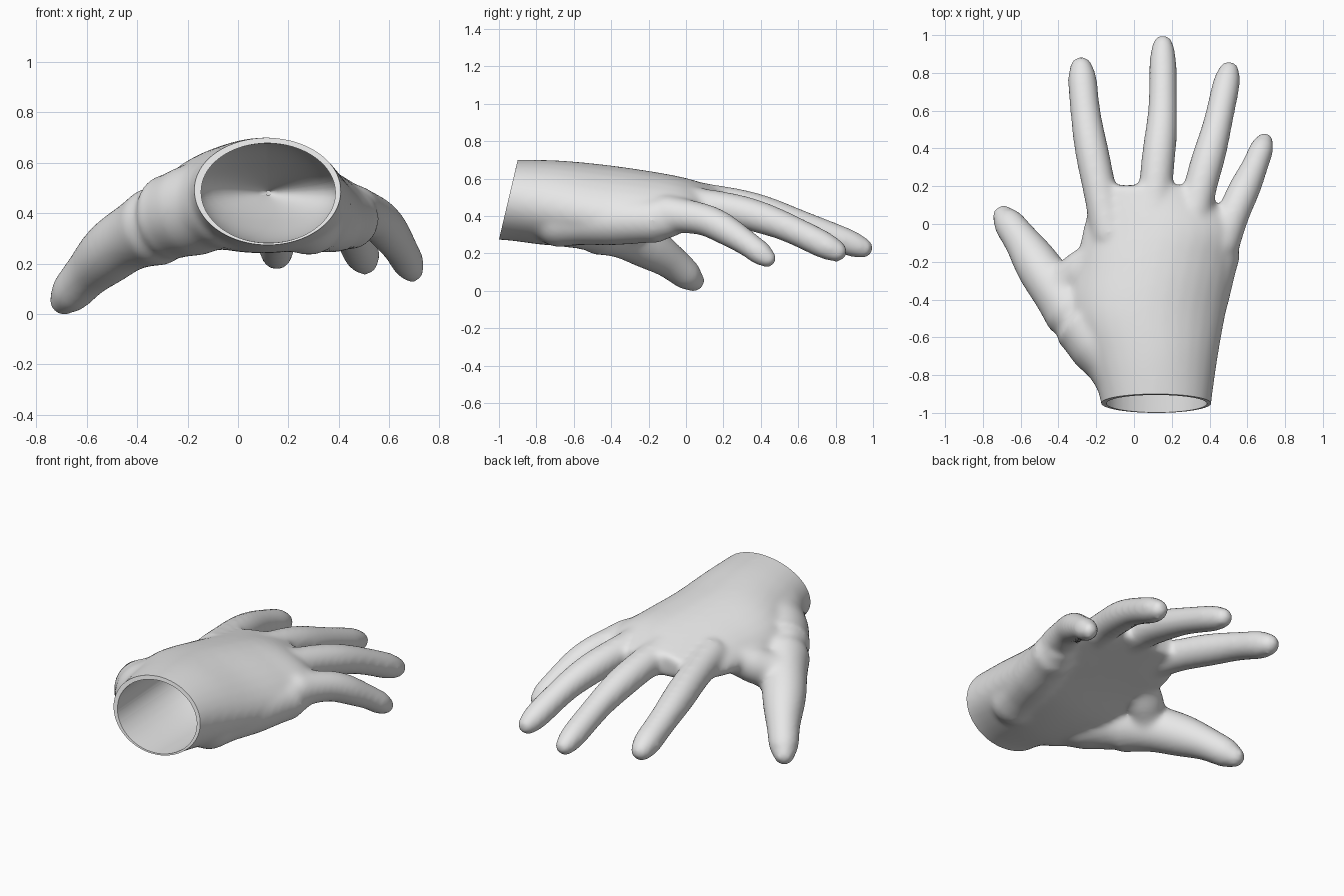
import bpy, bmesh, math
from mathutils import Vector

if "Cube" in bpy.data.objects:
    bpy.data.objects.remove(bpy.data.objects["Cube"])

SIDES = 32
TURN = [2 * math.pi * i / SIDES for i in range(SIDES)]


def spline(points, steps):
    """Catmull-Rom interpolation of tuples of any length."""
    p = [points[0]] + list(points) + [points[-1]]
    out = []
    for i in range(1, len(p) - 2):
        for s in range(steps):
            t = s / steps
            out.append([0.5 * (2 * b + (c - a) * t + (2 * a - 5 * b + 4 * c - d) * t * t
                               + (3 * b - a - 3 * c + d) * t ** 3)
                        for a, b, c, d in zip(*p[i - 1:i + 3])])
    return out + [list(points[-1])]


def loft(bm, rings):
    """Closed skin over a list of equal rings."""
    loops = [[bm.verts.new(v) for v in r] for r in rings]
    for a, b in zip(loops, loops[1:]):
        for i in range(SIDES):
            j = (i + 1) % SIDES
            bm.faces.new((a[i], a[j], b[j], b[i]))
    bm.faces.new(loops[0][::-1])
    bm.faces.new(loops[-1])


def digit(bm, r0, r1, *points):
    """Tapered tube with slight joint swellings and round ends."""
    axis = [Vector(q) for q in spline(points, 8)]
    n = len(axis) - 1
    path = []
    for k, p in enumerate(axis):
        t = k / n
        r = (r0 + (r1 - r0) * t) * (1 + 0.03 * math.cos(4 * math.pi * t))
        r *= 1 - 0.22 * max(0, (t - 0.85) / 0.15) ** 2
        path.append((p, r + 0.005))
    t0 = (axis[1] - axis[0]).normalized()
    t1 = (axis[-1] - axis[-2]).normalized()
    (p0, ra), (p1, rb) = path[0], path[-1]
    caps = [math.pi / 9 * i for i in range(1, 5)]
    path = ([(p0 - t0 * ra * math.sin(a), ra * math.cos(a)) for a in reversed(caps)] + path
            + [(p1 + t1 * rb * math.sin(a), rb * math.cos(a)) for a in caps])
    rings = []
    for k, (p, r) in enumerate(path):
        t = (path[min(k + 1, len(path) - 1)][0] - path[max(k - 1, 0)][0]).normalized()
        side = t.cross(Vector((0, 0, 1))).normalized()
        up = side.cross(t)
        rings.append([p + (side * math.cos(a) + up * math.sin(a)) * r for a in TURN])
    loft(bm, rings)


def palm_ring(y, left, right, bottom, top, sag):
    """Arched oval section; the little-finger side sags more than the thumb side."""
    ring = []
    for a in TURN:
        u, w = math.cos(a), math.sin(a)
        droop = sag if u > 0 else sag * 0.5
        ring.append(Vector(((left + right) / 2 + (right - left) / 2 * u, y,
                            (bottom + top) / 2 + (top - bottom) / 2 * w - droop * u * u)))
    return ring


bm = bmesh.new()

# palm and wrist: y, left, right, bottom, top, sag
palm = [(-1.1, -.165, .4, .29, .71, 0),
        (-.95, -.175, .41, .283, .714, 0),
        (-.7, -.25, .445, .255, .712, .03),
        (-.45, -.34, .49, .27, .69, .07),
        (-.2, -.3, .535, .33, .655, .09),
        (0, -.265, .56, .375, .617, .1),
        (.205, -.19, .31, .42, .555, .03)]
loft(bm, [palm_ring(*q) for q in spline(palm, 6)])

# index, middle, ring and little finger, then the thumb
digit(bm, .092, .072, (-.13, -.05, .49), (-.19, .22, .46), (-.25, .54, .385), (-.279, .825, .285))
digit(bm, .096, .065, (.095, -.05, .51), (.122, .28, .47), (.15, .58, .38), (.153, .945, .243))
digit(bm, .094, .067, (.295, -.03, .48), (.36, .23, .45), (.435, .5, .37), (.502, .805, .225))
digit(bm, .095, .057, (.46, -.1, .425), (.55, .11, .39), (.63, .285, .295), (.69, .435, .187))
digit(bm, .15, .07, (-.33, -.45, .36), (-.46, -.29, .295), (-.58, -.11, .19), (-.69, .04, .068))

# fleshy pads: thumb root, heel of the palm, web beside the thumb
digit(bm, .18, .165, (-.06, -.74, .46), (-.3, -.49, .39))
digit(bm, .135, .115, (.28, -.68, .39), (.46, -.1, .39))
digit(bm, .085, .11, (-.18, -.16, .46), (-.37, -.32, .35))

bmesh.ops.recalc_face_normals(bm, faces=bm.faces)
mesh = bpy.data.meshes.new("hand_parts")
bm.to_mesh(mesh)
bm.free()
hand = bpy.data.objects.new("hand", mesh)
bpy.context.collection.objects.link(hand)

# fuse the parts into one soft skin
remesh = hand.modifiers.new("fuse", 'REMESH')
remesh.mode = 'VOXEL'
remesh.voxel_size = 0.014
soften = hand.modifiers.new("soften", 'SMOOTH')
soften.factor = 0.5
soften.iterations = 22
skin = bpy.data.meshes.new_from_object(hand.evaluated_get(bpy.context.evaluated_depsgraph_get()))
hand.modifiers.clear()
hand.data = skin
skin.name = "hand"
bpy.data.meshes.remove(mesh)

# slanted cut at the wrist
bm = bmesh.new()
bm.from_mesh(skin)
bmesh.ops.bisect_plane(bm, geom=bm.verts[:] + bm.edges[:] + bm.faces[:], dist=1e-5,
                       plane_co=(0, -.95, .5), plane_no=(0, -.973, .229), clear_outer=True)
edges = [e for e in bm.edges if e.is_boundary]
rim = {v for e in edges for v in e.verts}

# rim and hollow interior: y, width, height of each step, closing to a bowl
cavity = [(-.95, .266, .198), (-.5, .285, .185), (-.2, .25, .11), (.05, .01, .01)]
rows = spline(cavity, 6)
for y, width, height in rows:
    new = bmesh.ops.extrude_edge_only(bm, edges=edges)["geom"]
    edges = [g for g in new if isinstance(g, bmesh.types.BMEdge) and g.is_boundary]
    verts = {v for e in edges for v in e.verts}
    xs, zs = [v.co.x for v in verts], [v.co.z for v in verts]
    mx, hx = (max(xs) + min(xs)) / 2, (max(xs) - min(xs)) / 2
    mz, hz = (max(zs) + min(zs)) / 2, (max(zs) - min(zs)) / 2
    slant = 0.235 * max(0, min(1, -y / 0.95))
    for v in verts:
        z = .494 + (v.co.z - mz) / hz * height
        v.co = (.12 + (v.co.x - mx) / hx * width, y + slant * (z - .5), z)
bmesh.ops.holes_fill(bm, edges=edges, sides=0)
bmesh.ops.recalc_face_normals(bm, faces=bm.faces)

# rest the thumb tip on the floor
drop = min(v.co.z for v in bm.verts)
bmesh.ops.translate(bm, verts=bm.verts, vec=(0, 0, -drop))
bm.to_mesh(skin)
bm.free()

grey = bpy.data.materials.new("light_grey")
grey.diffuse_color = (0.8, 0.8, 0.8, 1)
grey.use_nodes = True
grey.node_tree.nodes["Principled BSDF"].inputs["Base Color"].default_value = grey.diffuse_color
skin.materials.clear()
skin.materials.append(grey)

bpy.context.view_layer.objects.active = hand
hand.select_set(True)
bpy.ops.object.shade_smooth_by_angle(angle=math.radians(50))
